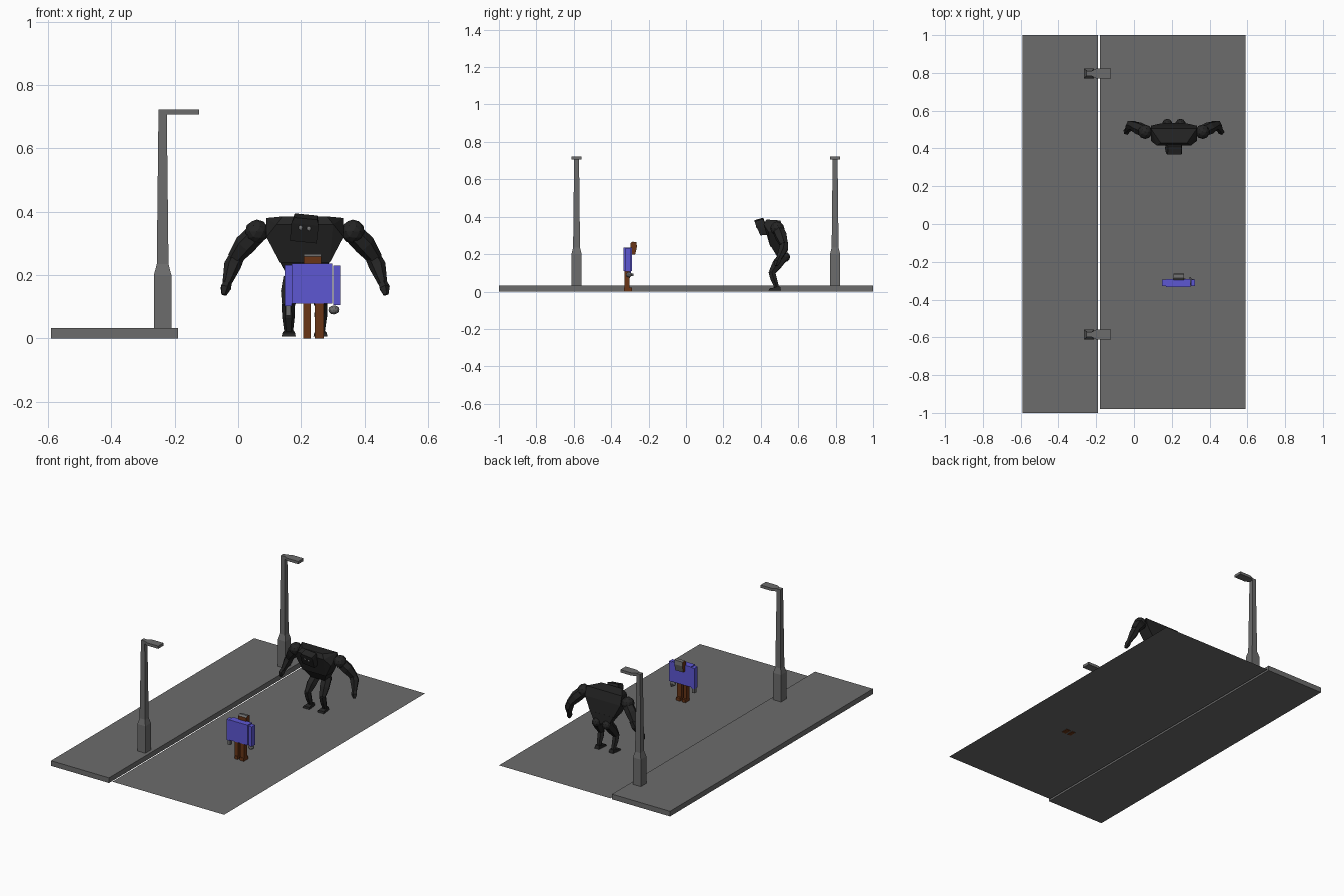
import bpy, bmesh, math
from mathutils import Vector

if "Cube" in bpy.data.objects:
    bpy.data.objects.remove(bpy.data.objects["Cube"])


def material(name, colour):
    m = bpy.data.materials.new(name)
    m.diffuse_color = (*colour, 1)
    m.use_nodes = True
    m.node_tree.nodes["Principled BSDF"].inputs["Base Color"].default_value = m.diffuse_color
    return m


GREY = material("concrete grey", (0.15, 0.15, 0.15))
BLACK = material("dark fur", (0.018, 0.018, 0.018))
BLUE = material("blue coat", (0.11, 0.095, 0.65))
BROWN = material("brown cloth", (0.14, 0.035, 0.008))
EYE = material("pale eye grey", (0.2, 0.2, 0.2))


def finish(bm, name, *mats):
    bmesh.ops.recalc_face_normals(bm, faces=bm.faces)
    me = bpy.data.meshes.new(name)
    bm.to_mesh(me)
    bm.free()
    ob = bpy.data.objects.new(name, me)
    bpy.context.collection.objects.link(ob)
    for m in mats:
        me.materials.append(m)
    return ob


def hull(name, points, *mats):
    bm = bmesh.new()
    for p in points:
        bm.verts.new(p)
    bmesh.ops.convex_hull(bm, input=bm.verts)
    bmesh.ops.dissolve_limit(bm, angle_limit=0.02, verts=bm.verts, edges=bm.edges)
    return finish(bm, name, *mats)


def box(name, x, y, z, *mats):
    return hull(name, [(a, b, c) for a in x for b in y for c in z], *mats)


def tube(name, path, radii, mat, sides=6, turn=0.0):
    """Faceted limb lofted along a path of points."""
    bm = bmesh.new()
    pts = [Vector(p) for p in path]
    rings = []
    for i, p in enumerate(pts):
        d = (pts[min(i + 1, len(pts) - 1)] - pts[max(i - 1, 0)]).normalized()
        u = d.cross(Vector((0, 1, 0))).normalized()
        v = d.cross(u)
        angles = [turn + 2 * math.pi * k / sides for k in range(sides)]
        rings.append([bm.verts.new(p + radii[i] * (u * math.cos(a) + v * math.sin(a)))
                      for a in angles])
    for a, b in zip(rings, rings[1:]):
        for k in range(sides):
            j = (k + 1) % sides
            bm.faces.new((a[k], a[j], b[j], b[k]))
    bm.faces.new(rings[0])
    bm.faces.new(rings[-1])
    return finish(bm, name, mat)


def ball(name, centre, r, mat, scale=(1, 1, 1)):
    bm = bmesh.new()
    bmesh.ops.create_icosphere(bm, subdivisions=2, radius=r)
    bmesh.ops.scale(bm, vec=scale, verts=bm.verts)
    bmesh.ops.translate(bm, vec=centre, verts=bm.verts)
    return finish(bm, name, mat)


# Street: raised pavement and flat road sheet
box("pavement", (-0.59, -0.19), (-1, 1), (0, 0.032), GREY)
bm = bmesh.new()
bm.faces.new([bm.verts.new(p) for p in ((-0.18, -0.98, 0.003), (0.59, -0.98, 0.003),
                                        (0.59, 1, 0.003), (-0.18, 1, 0.003))])
finish(bm, "road", GREY)

# Street lamps
R2 = math.sqrt(2)
for n, y in enumerate((-0.585, 0.797)):
    x = -0.238
    tube(f"lamp_post_{n}", [(x, y, z) for z in (0.03, 0.2, 0.235, 0.722)],
         [r * R2 for r in (0.0275, 0.0275, 0.0185, 0.013)], GREY, 4, math.pi / 4)
    hull(f"lamp_neck_{n}", [(a, y + s * w, z) for a, w in ((-0.228, 0.012), (-0.2, 0.026))
                            for s in (-1, 1) for z in (0.706, 0.723)], GREY)
    box(f"lamp_head_{n}", (-0.2, -0.123), (y - 0.026, y + 0.026), (0.706, 0.723), GREY)

# Man: coat, sleeves, hands, legs, head
box("coat", (0.17, 0.298), (-0.333, -0.29), (0.11, 0.236), BLUE)
box("left_sleeve", (0.148, 0.171), (-0.327, -0.294), (0.102, 0.231), BLUE)
box("right_sleeve", (0.301, 0.323), (-0.327, -0.294), (0.106, 0.23), BLUE)
box("left_hand", (0.152, 0.168), (-0.32, -0.3), (0.072, 0.104), GREY)
ball("right_hand", (0.303, -0.305, 0.09), 0.016, GREY, (1.1, 1, 0.9))
box("held_item", (0.295, 0.303), (-0.305, -0.28), (0.082, 0.096), GREY)
for n, x in enumerate(((0.207, 0.23), (0.243, 0.272))):
    box(f"trouser_leg_{n}", x, (-0.329, -0.302), (0.02, 0.115), BROWN)
    box(f"shoe_{n}", x, (-0.332, -0.288), (0, 0.022), BROWN)
head = hull("man_head", [(x, y, z) for x in (0.209, 0.264) for y, z in
            ((-0.297, 0.2), (-0.297, 0.258), (-0.286, 0.267), (-0.266, 0.264),
             (-0.262, 0.24), (-0.272, 0.198))], BROWN, GREY)
for f in head.data.polygons:
    f.material_index = int(f.normal.y > 0.3 or f.normal.z > 0.5)

# Ape: torso in two blocks
CX = 0.211


def pair(rows):
    return [(CX + s * w, y, z) for w, y, z in rows for s in (-1, 1)]


hull("ape_chest", pair([(0.09, 0.415, 0.36), (0.07, 0.43, 0.385), (0.122, 0.505, 0.38),
                        (0.122, 0.44, 0.32), (0.122, 0.52, 0.325), (0.08, 0.45, 0.24),
                        (0.08, 0.53, 0.24)]), BLACK)
hull("ape_belly", pair([(0.08, 0.452, 0.245), (0.08, 0.53, 0.245),
                        (0.048, 0.485, 0.19), (0.048, 0.535, 0.185)]), BLACK)

# Ape head with a slight sideways tilt
def tilt(x, y, z):
    return (CX + x + 0.1 * (z - 0.345), y, z - 0.1 * x)


hull("ape_head", [tilt(s * w, y, z) for s in (-1, 1) for w, y, z in
                  ((0.036, 0.367, 0.378), (0.036, 0.412, 0.391), (0.043, 0.373, 0.36),
                   (0.042, 0.44, 0.33), (0.042, 0.398, 0.304), (0.04, 0.435, 0.308))], BLACK)
for s in (-1, 1):
    x, y, z = tilt(s * 0.013, 0.379, 0.349)
    ball(f"ape_eye_{s}", (x, y - 0.001, z), 0.008, EYE, (0.8, 0.5, 1.1))

# Ape limbs, mirrored about the body centre
for s, side in ((-1, "left"), (1, "right")):
    def at(x, y, z):
        return (CX + s * x, y, z)
    ball(f"{side}_shoulder", at(0.152, 0.488, 0.337), 0.038, BLACK)
    tube(f"{side}_upper_arm", [at(0.15, 0.49, 0.335), at(0.19, 0.508, 0.295),
                               at(0.224, 0.525, 0.25)], [0.032, 0.034, 0.023], BLACK)
    tube(f"{side}_forearm", [at(0.214, 0.525, 0.26), at(0.229, 0.522, 0.23),
                             at(0.247, 0.495, 0.172)], [0.024, 0.027, 0.014], BLACK)
    tube(f"{side}_hand", [at(0.244, 0.5, 0.18), at(0.251, 0.488, 0.16),
                          at(0.256, 0.482, 0.138)], [0.014, 0.018, 0.009], BLACK, 5)
    ball(f"{side}_rump", at(0.035, 0.53, 0.185), 0.027, BLACK)
    tube(f"{side}_thigh", [at(0.037, 0.522, 0.19), at(0.045, 0.487, 0.145),
                           at(0.052, 0.458, 0.1)], [0.03, 0.03, 0.019], BLACK)
    tube(f"{side}_shin", [at(0.052, 0.458, 0.108), at(0.051, 0.468, 0.07),
                          at(0.05, 0.488, 0.015)], [0.02, 0.02, 0.013], BLACK)
    hull(f"{side}_foot", [at(x, y, z) for x, y, z in
                          ((0.028, 0.442, 0.006), (0.072, 0.442, 0.006), (0.034, 0.508, 0.006),
                           (0.064, 0.508, 0.006), (0.03, 0.446, 0.017), (0.07, 0.446, 0.017),
                           (0.036, 0.503, 0.027), (0.062, 0.503, 0.027))], BLACK)
